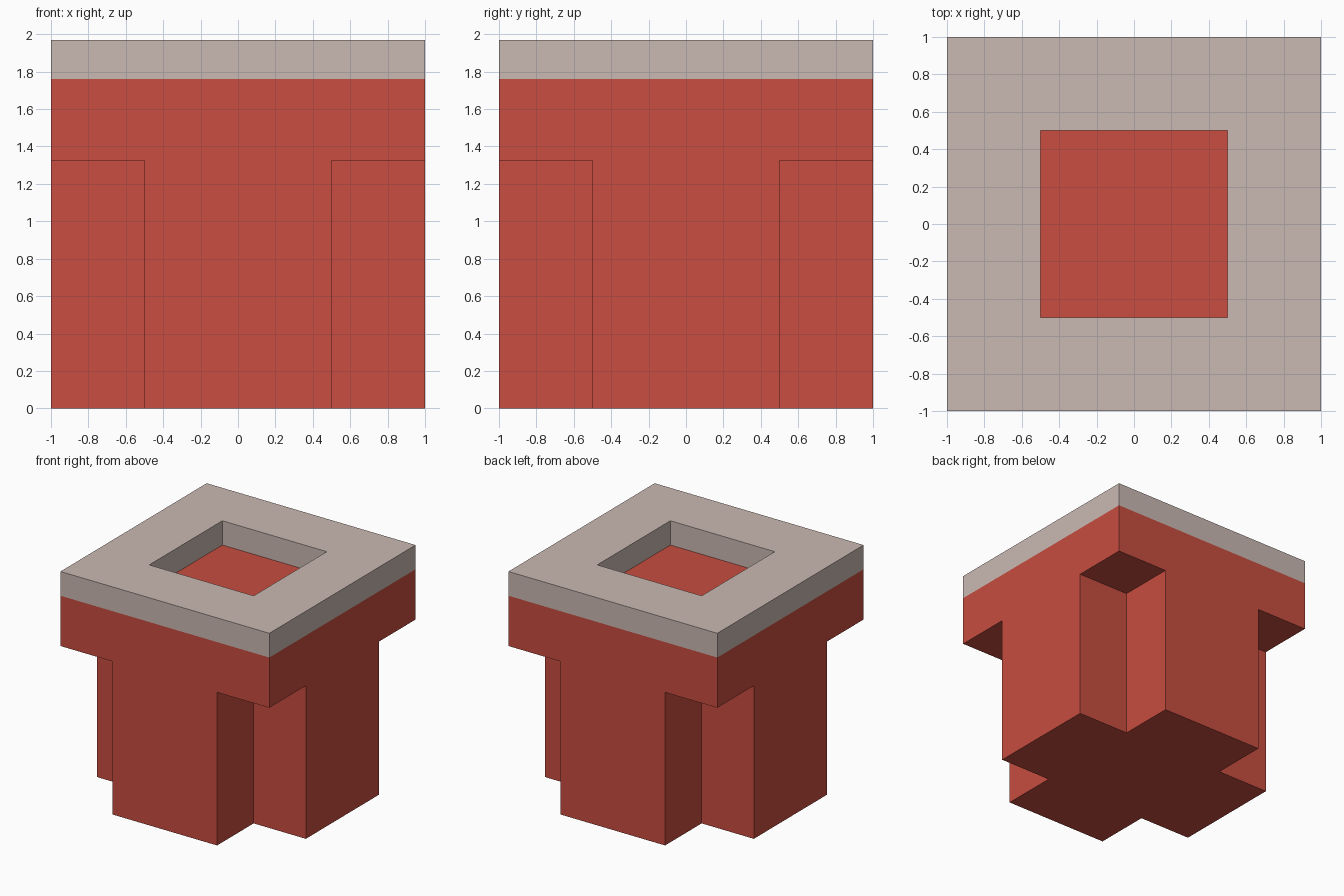
import bpy
import bmesh
import math
from mathutils import Matrix, Vector

cube = bpy.data.objects.get("Cube")
if cube:
    bpy.data.objects.remove(cube, do_unlink=True)

ARM = 0.5          # half width of the column arms and of the recess
SLAB_BOTTOM, RIM_BOTTOM, TOP = 1.325, 1.76, 1.97


def make_material(name, color):
    mat = bpy.data.materials.new(name)
    mat.use_nodes = True
    mat.diffuse_color = color
    mat.node_tree.nodes["Principled BSDF"].inputs["Base Color"].default_value = color
    return mat


def pull_out(bm, direction, distance, wanted):
    """Extrude the wanted faces that look up or down by a distance."""
    bm.normal_update()
    faces = [f for f in bm.faces
             if f.normal.z * direction > 0.9 and wanted(f.calc_center_median())]
    new = bmesh.ops.extrude_face_region(bm, geom=faces)["geom"]
    verts = [g for g in new if isinstance(g, bmesh.types.BMVert)]
    bmesh.ops.translate(bm, verts=verts, vec=(0, 0, direction * distance))
    leftover = [f for f in faces if f.is_valid]
    if leftover:
        bmesh.ops.delete(bm, geom=leftover, context="FACES_ONLY")


# Slab, cut into a three by three layout
bm = bmesh.new()
height = RIM_BOTTOM - SLAB_BOTTOM
middle = Vector((0, 0, SLAB_BOTTOM + height / 2))
bmesh.ops.create_cube(
    bm, size=1, matrix=Matrix.Translation(middle) @ Matrix.Diagonal((2, 2, height, 1)))
for axis in (Vector((1, 0, 0)), Vector((0, 1, 0))):
    for side in (-ARM, ARM):
        bmesh.ops.bisect_plane(bm, geom=bm.verts[:] + bm.edges[:] + bm.faces[:],
                               plane_co=axis * side, plane_no=axis)

# Cross-shaped column below, square rim around the recess above
pull_out(bm, -1, SLAB_BOTTOM, lambda c: min(abs(c.x), abs(c.y)) < ARM)
pull_out(bm, 1, TOP - RIM_BOTTOM, lambda c: max(abs(c.x), abs(c.y)) > ARM)

# Stone colour on everything above the slab
for face in bm.faces:
    face.material_index = int(face.calc_center_median().z > RIM_BOTTOM + 0.01)
bmesh.ops.recalc_face_normals(bm, faces=bm.faces[:])
bmesh.ops.dissolve_limit(bm, angle_limit=math.radians(1), verts=bm.verts[:],
                         edges=bm.edges[:], delimit={"MATERIAL"})

mesh = bpy.data.meshes.new("cross_column_with_rim")
bm.to_mesh(mesh)
bm.free()
mesh.materials.append(make_material("brick red", (0.58, 0.075, 0.052, 1)))
mesh.materials.append(make_material("pale stone", (0.59, 0.485, 0.445, 1)))
column = bpy.data.objects.new("cross_column_with_rim", mesh)
bpy.context.collection.objects.link(column)
